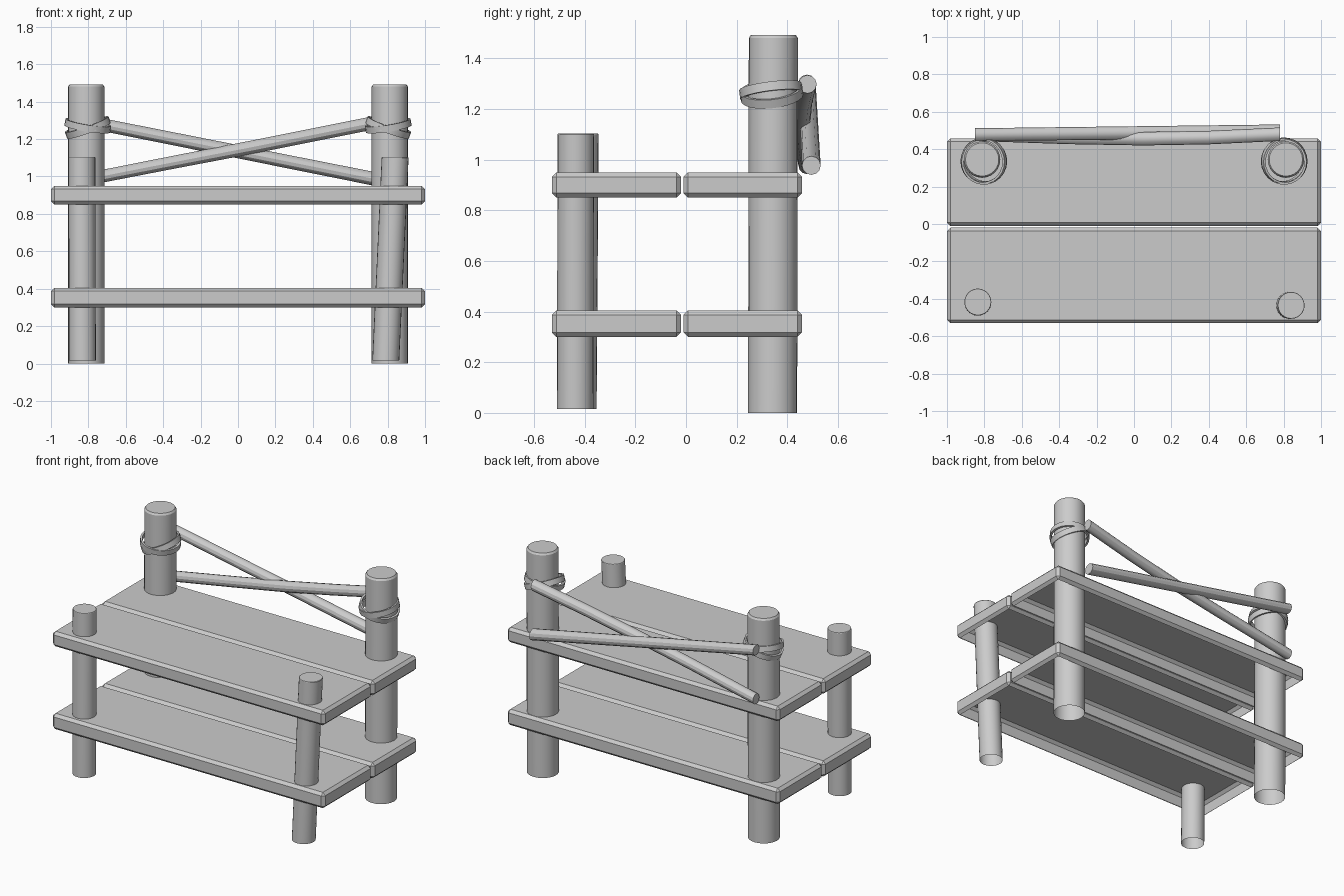
import bpy, bmesh, math
from mathutils import Vector, Matrix

if "Cube" in bpy.data.objects:
    bpy.data.objects.remove(bpy.data.objects["Cube"])


def finish(name, bm, angle=30):
    bmesh.ops.recalc_face_normals(bm, faces=bm.faces)
    me = bpy.data.meshes.new(name)
    bm.to_mesh(me)
    bm.free()
    ob = bpy.data.objects.new(name, me)
    bpy.context.collection.objects.link(ob)
    bpy.ops.object.select_all(action='DESELECT')
    ob.select_set(True)
    bpy.context.view_layer.objects.active = ob
    bpy.ops.object.shade_smooth_by_angle(angle=math.radians(angle))
    return ob


def tube(name, rings, u, v, sides, cap_start=True):
    """Skin circles given as (centre, radius) in the plane of axes u and v."""
    bm = bmesh.new()
    loops = []
    for c, r in rings:
        loops.append([bm.verts.new(Vector(c)
                      + r * math.cos(math.tau * i / sides) * Vector(u)
                      + r * math.sin(math.tau * i / sides) * Vector(v))
                      for i in range(sides)])
    for a, b in zip(loops, loops[1:]):
        for i in range(sides):
            j = (i + 1) % sides
            bm.faces.new((a[i], a[j], b[j], b[i]))
    bm.faces.new(loops[-1])
    if cap_start:
        bm.faces.new(loops[0][::-1])
    return finish(name, bm)


def post(name, foot, head, r, bevel):
    foot, head = Vector(foot), Vector(head)
    shoulder = head - Vector((0, 0, bevel * 1.5))
    tube(name, [(foot, r), (shoulder, r), (head, r - bevel)],
         (1, 0, 0), (0, 1, 0), 24, cap_start=False)


def plank(name, y0, y1, z0, z1):
    bm = bmesh.new()
    bmesh.ops.create_cube(bm, size=1, matrix=Matrix.Translation((0, (y0 + y1) / 2, (z0 + z1) / 2))
                          @ Matrix.Diagonal((2, y1 - y0, z1 - z0, 1)))
    bmesh.ops.bevel(bm, geom=bm.edges[:], offset=0.018, segments=1, affect='EDGES')
    bmesh.ops.recalc_face_normals(bm, faces=bm.faces)
    # the underside is left open
    under = [f for f in bm.faces if f.normal.z < -0.99]
    bmesh.ops.delete(bm, geom=under, context='FACES')
    finish(name, bm, 20)


def band(name, centre, tilt_x, tilt_y, r=0.112, thick=0.012, height=0.036, n=24):
    bm = bmesh.new()
    m = (Matrix.Translation(centre) @ Matrix.Rotation(math.radians(tilt_y), 4, 'Y')
         @ Matrix.Rotation(math.radians(tilt_x), 4, 'X'))
    prof = [(r, -height / 2), (r + thick, -height / 2), (r + thick, height / 2), (r, height / 2)]
    loops = []
    for i in range(n):
        a = math.tau * i / n
        loops.append([bm.verts.new(m @ Vector((p * math.cos(a), p * math.sin(a), z))) for p, z in prof])
    for i in range(n):
        a, b = loops[i], loops[(i + 1) % n]
        for k in range(4):
            l = (k + 1) % 4
            bm.faces.new((a[k], b[k], b[l], a[l]))
    finish(name, bm)


# Shelves: two planks at each level
for level, z0, z1 in (("lower", 0.30, 0.405), ("upper", 0.85, 0.95)):
    plank(level + "_front_plank", -0.53, -0.02, z0, z1)
    plank(level + "_back_plank", -0.01, 0.458, z0, z1)

# Tall back posts and their lashings
for side, s in (("left", -1), ("right", 1)):
    x = s * 0.812
    post(side + "_back_post", (x, 0.342, 0), (x, 0.345, 1.492), 0.097, 0.008)
    band(side + "_lashing_steep", (s * 0.803, 0.338, 1.262), 6, s * 20)
    band(side + "_lashing_shallow", (s * 0.803, 0.335, 1.272), 7, s * -9)

# Short front posts, the right one leaning
post("left_front_post", (-0.832, -0.425, 0.015), (-0.835, -0.417, 1.103), 0.072, 0.002)
post("right_front_post", (0.79, -0.438, 0.015), (0.84, -0.435, 1.103), 0.072, 0.002)

# Crossed rear braces
tube("falling_brace", [((-0.85, 0.478, 1.302), 0.034), ((0.78, 0.495, 0.977), 0.037)],
     (0, 1, 0), (0, 0, 1), 12)
tube("rising_brace", [((-0.85, 0.478, 0.977), 0.034), ((-0.35, 0.462, 1.075), 0.035),
                      ((0.05, 0.456, 1.152), 0.036), ((0.4, 0.462, 1.222), 0.036),
                      ((0.78, 0.48, 1.298), 0.036)],
     (0, 1, 0), (0, 0, 1), 12)
